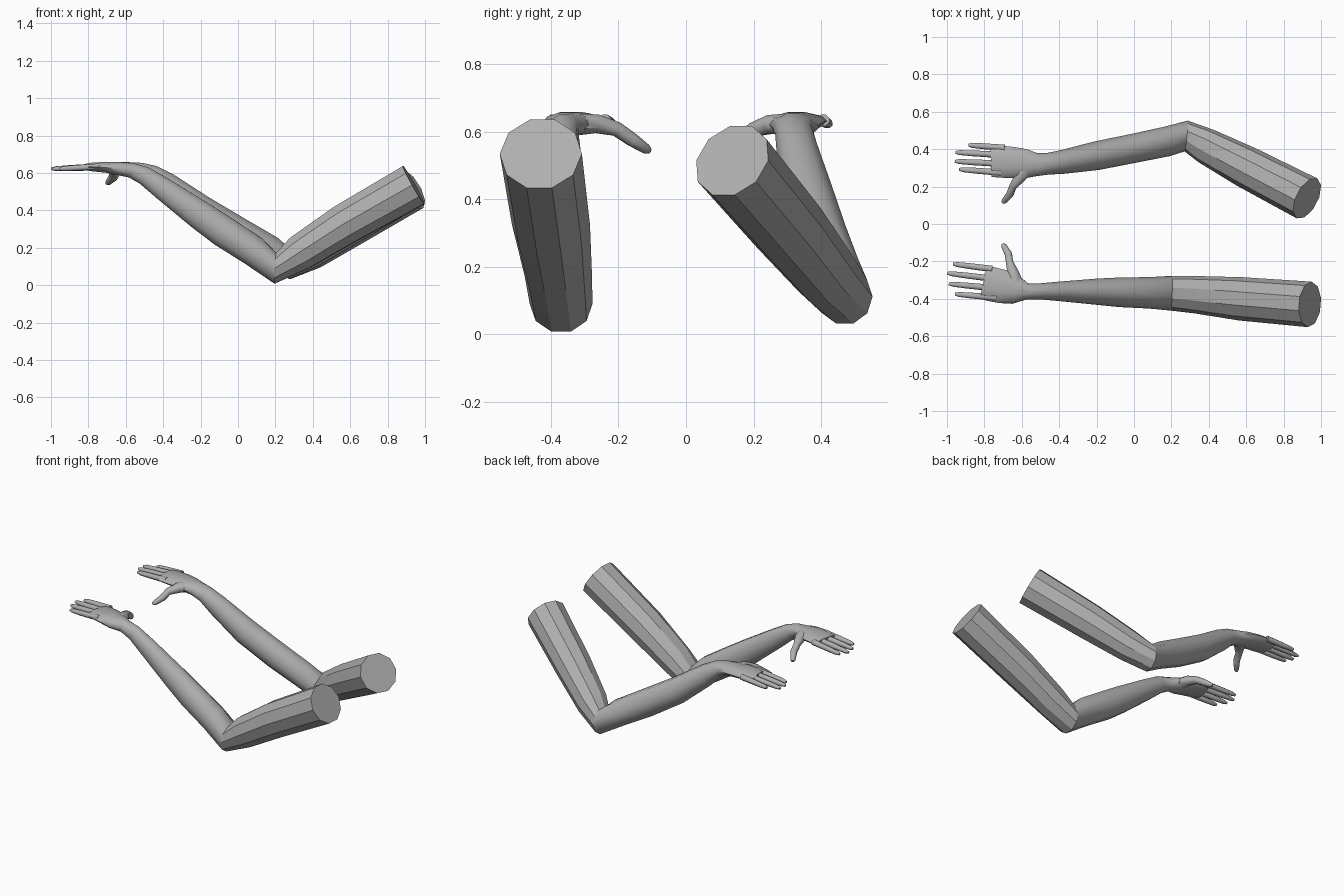
import bpy
import math
from mathutils import Vector

skin = bpy.data.materials.new("plain_grey")
skin.diffuse_color = (0.43, 0.43, 0.43, 1)


def make_rings(path, sides):
    """Cross-sections along a path of (x, y, z, half width, half height)."""
    pts = [Vector(p[:3]) for p in path]
    rings = []
    for i, (p, row) in enumerate(zip(pts, path)):
        t = Vector()
        if i > 0:
            t += (p - pts[i - 1]).normalized()
        if i < len(pts) - 1:
            t += (pts[i + 1] - p).normalized()
        t.normalize()
        side = t.cross(Vector((0, 0, 1))).normalized()
        up = side.cross(t)
        ring = []
        for k in range(sides):
            a = 2 * math.pi * (k + 0.5) / sides
            ring.append(p + side * row[3] * math.sin(a) + up * row[4] * math.cos(a))
        rings.append(ring)
    return rings


def skin_rings(name, rings, cap_start, cap_end, angle):
    n = len(rings[0])
    verts = [v for r in rings for v in r]
    faces = []
    for i in range(len(rings) - 1):
        for k in range(n):
            a, b = i * n + k, i * n + (k + 1) % n
            faces.append((a, b, b + n, a + n))
    if cap_start:
        faces.append(tuple(reversed(range(n))))
    if cap_end:
        faces.append(tuple(range(len(verts) - n, len(verts))))
    me = bpy.data.meshes.new(name)
    me.from_pydata(verts, [], faces)
    me.materials.append(skin)
    ob = bpy.data.objects.new(name, me)
    bpy.context.collection.objects.link(ob)
    bpy.ops.object.select_all(action='DESELECT')
    ob.select_set(True)
    bpy.context.view_layer.objects.active = ob
    bpy.ops.object.mode_set(mode='EDIT')
    bpy.ops.mesh.select_all(action='SELECT')
    bpy.ops.mesh.normals_make_consistent(inside=False)
    bpy.ops.object.mode_set(mode='OBJECT')
    bpy.ops.object.shade_smooth_by_angle(angle=math.radians(angle))


def build_arm(label, path, elbow, fingers, thumb):
    rings = make_rings(path, 10)
    # upper arm with flat shoulder cap, then forearm running into the palm
    skin_rings(label + "_upper_arm", rings[:elbow + 1], True, False, 30)
    skin_rings(label + "_forearm_and_palm", rings[elbow:], False, True, 50)
    # fingers
    for i, (bx, by, tx, ty) in enumerate(fingers):
        b, t = Vector((bx, by, 0.632)), Vector((tx, ty, 0.622))
        d = t - b
        stations = [(-0.25, .019), (0, .018), (0.5, .017), (0.88, .014), (1, .008)]
        f = [(*(b + d * s), r, r * 0.95) for s, r in stations]
        skin_rings(f"{label}_finger_{i + 1}", make_rings(f, 8), True, True, 50)
    # thumb, drooping below the palm
    skin_rings(label + "_thumb", make_rings(thumb, 8), True, True, 50)


# arm on the front side
build_arm("front", [
    (.94, -.43, .535, .122, .122),
    (.57, -.40, .325, .116, .114),
    (.33, -.378, .172, .100, .100),
    (.20, -.37, .090, .093, .086),
    (.08, -.368, .185, .084, .086),
    (-.08, -.365, .288, .079, .088),
    (-.20, -.362, .372, .070, .082),
    (-.40, -.36, .515, .052, .064),
    (-.50, -.36, .585, .043, .052),
    (-.57, -.36, .614, .043, .042),
    (-.635, -.35, .623, .078, .037),
    (-.70, -.335, .630, .090, .030),
    (-.77, -.32, .632, .092, .025),
    (-.805, -.312, .632, .088, .019)], 3,
    [(-.80, -.235, -.968, -.214), (-.80, -.287, -.998, -.263),
     (-.80, -.338, -.99, -.32), (-.78, -.39, -.957, -.375)],
    [(-.635, -.315, .622, .045, .034), (-.645, -.265, .624, .034, .030),
     (-.665, -.205, .608, .021, .023), (-.672, -.16, .577, .021, .021),
     (-.695, -.118, .549, .016, .015), (-.702, -.108, .544, .009, .009)])

# arm on the back side
build_arm("back", [
    (.925, .137, .515, .120, .122),
    (.60, .305, .315, .112, .112),
    (.39, .415, .178, .096, .098),
    (.28, .47, .112, .083, .084),
    (.17, .44, .185, .080, .082),
    (0, .405, .280, .078, .086),
    (-.20, .365, .402, .077, .083),
    (-.38, .332, .536, .064, .068),
    (-.46, .322, .592, .058, .053),
    (-.52, .318, .615, .062, .042),
    (-.575, .322, .623, .077, .036),
    (-.64, .328, .630, .083, .030),
    (-.72, .334, .632, .086, .025),
    (-.765, .332, .632, .080, .019)], 3,
    [(-.73, .41, -.885, .422), (-.76, .372, -.955, .383),
     (-.765, .325, -.958, .335), (-.755, .278, -.935, .292)],
    [(-.585, .295, .622, .045, .034), (-.61, .25, .622, .034, .030),
     (-.648, .20, .606, .021, .023), (-.662, .162, .577, .021, .021),
     (-.693, .124, .549, .016, .015), (-.702, .114, .544, .009, .009)])
